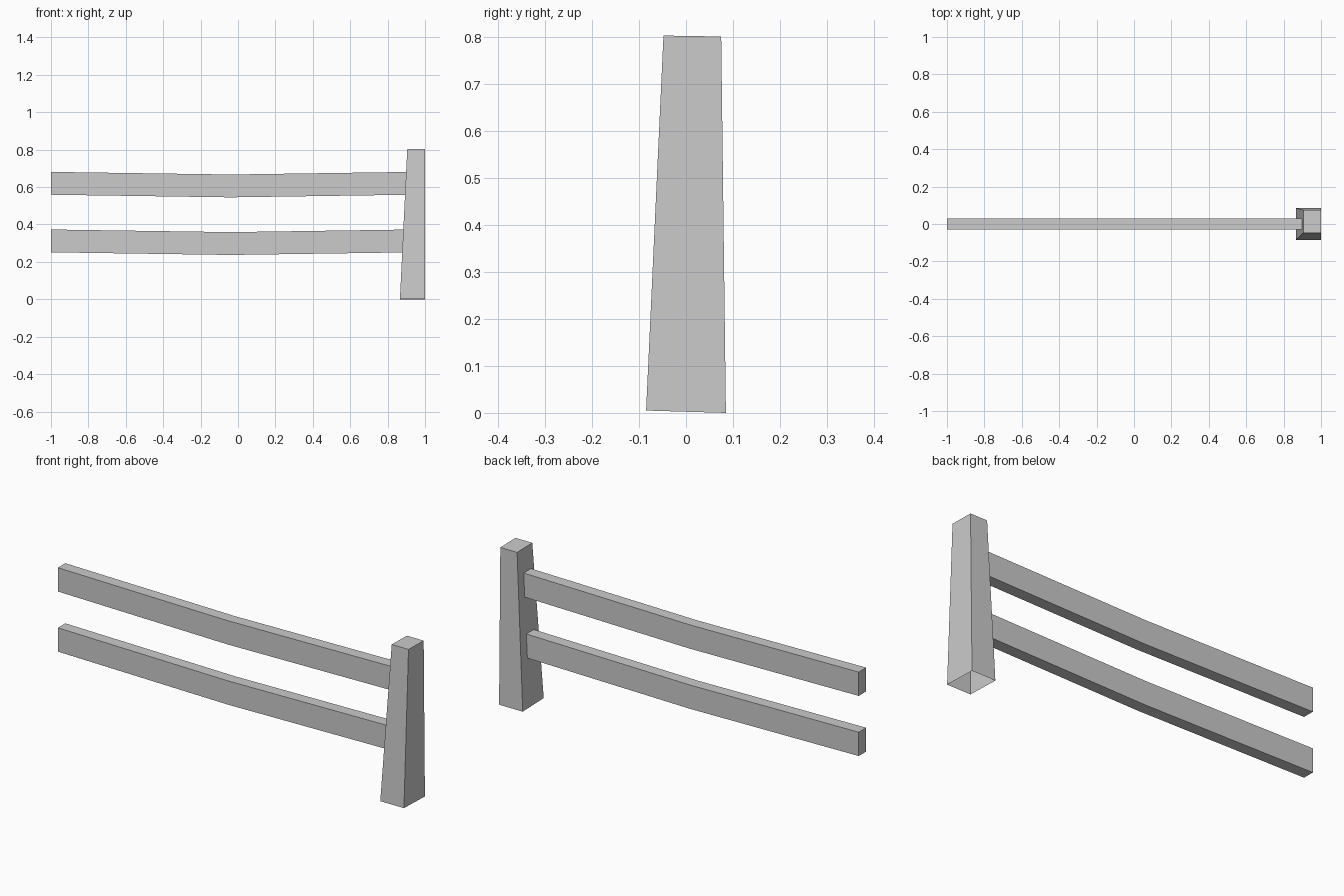
import bpy
import bmesh

cube = bpy.data.objects.get("Cube")
if cube:
    bpy.data.objects.remove(cube, do_unlink=True)

GREY = (0.6, 0.6, 0.6, 1.0)
mat = bpy.data.materials.new("weathered grey")
mat.use_nodes = True
mat.diffuse_color = GREY
mat.node_tree.nodes["Principled BSDF"].inputs["Base Color"].default_value = GREY


def loft(name, rings, cap_start=True, cap_end=True):
    """Skin a run of four-cornered rings into a flat-shaded solid."""
    bm = bmesh.new()
    loops = [[bm.verts.new(p) for p in ring] for ring in rings]
    for a, b in zip(loops, loops[1:]):
        for i in range(4):
            j = (i + 1) % 4
            bm.faces.new((a[i], a[j], b[j], b[i]))
    if cap_start:
        bm.faces.new(loops[0][::-1])
    if cap_end:
        bm.faces.new(loops[-1])
    mesh = bpy.data.meshes.new(name)
    bm.to_mesh(mesh)
    bm.free()
    mesh.materials.append(mat)
    obj = bpy.data.objects.new(name, mesh)
    bpy.context.collection.objects.link(obj)
    return obj


def post_ring(x0, x1, y0, y1, z_front, z_back):
    return [(x0, y0, z_front), (x1, y0, z_front), (x1, y1, z_back), (x0, y1, z_back)]


def rail_ring(x, z, half_y=0.03, half_z=0.061):
    return [(x, -half_y, z - half_z), (x, half_y, z - half_z),
            (x, half_y, z + half_z), (x, -half_y, z + half_z)]


# Leaning, tapered post, open underneath
loft("post", [post_ring(0.866, 1.0, -0.085, 0.085, 0.005, 0.0),
              post_ring(0.905, 1.0, -0.048, 0.075, 0.804, 0.802)], cap_start=False)

# Two rails that sag in the middle and run into the post
for name, z in (("lower_rail", 0.312), ("upper_rail", 0.62)):
    loft(name, [rail_ring(-1.0, z), rail_ring(-0.04, z - 0.014), rail_ring(0.92, z)])
